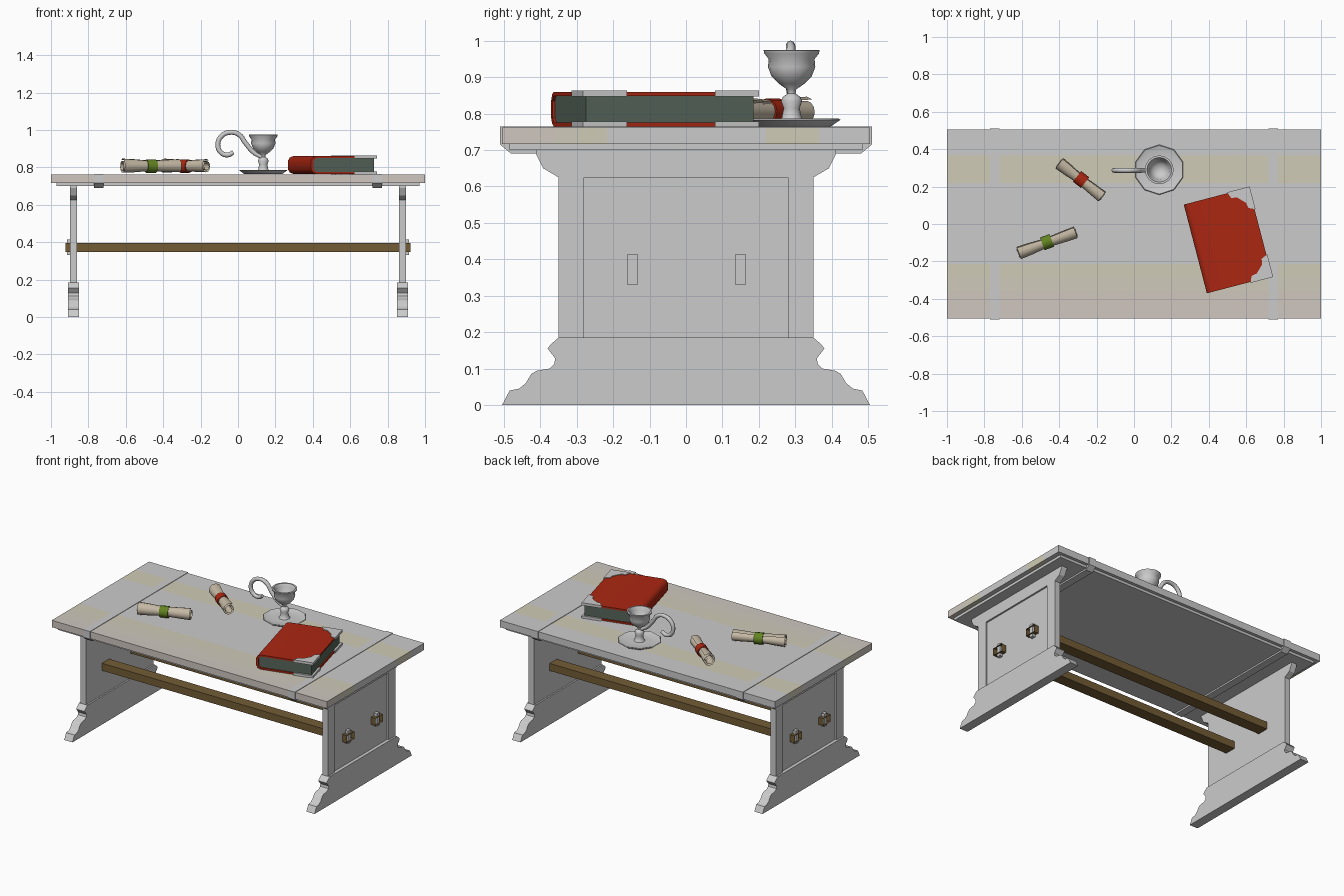
import bpy, bmesh, math
from mathutils import Vector

if "Cube" in bpy.data.objects:
    bpy.data.objects.remove(bpy.data.objects["Cube"])


def mat(name, r, g, b):
    m = bpy.data.materials.new(name)
    m.diffuse_color = (r, g, b, 1)
    m.use_nodes = True
    m.node_tree.nodes["Principled BSDF"].inputs["Base Color"].default_value = m.diffuse_color
    return m


GREY = mat("plain_grey", 0.8, 0.8, 0.8)
BEIGE = mat("beige_plank", 0.63, 0.60, 0.465)
BROWN = mat("beam_brown", 0.17, 0.107, 0.035)
RED = mat("red", 0.41, 0.02, 0.006)
PAGES = mat("page_green", 0.09, 0.13, 0.10)
PAPER = mat("parchment", 0.555, 0.48, 0.37)
GREEN = mat("ribbon_green", 0.124, 0.23, 0.015)


def finish(bm, name, mats=(), smooth=None, recalc=True):
    if recalc:
        bmesh.ops.recalc_face_normals(bm, faces=bm.faces)
    me = bpy.data.meshes.new(name)
    bm.to_mesh(me)
    bm.free()
    ob = bpy.data.objects.new(name, me)
    bpy.context.collection.objects.link(ob)
    for m in mats:
        me.materials.append(m)
    if smooth:
        bpy.ops.object.select_all(action='DESELECT')
        ob.select_set(True)
        bpy.context.view_layer.objects.active = ob
        bpy.ops.object.shade_smooth_by_angle(angle=math.radians(smooth))
    return ob


def prism(name, pts, axis, a, b, m=None, smooth=None):
    """Extrude a 2D outline along an axis from a to b."""
    put = {'x': lambda p, t: (t, p[0], p[1]),
           'y': lambda p, t: (p[0], t, p[1]),
           'z': lambda p, t: (p[0], p[1], t)}[axis]
    bm = bmesh.new()
    lo = [bm.verts.new(put(p, a)) for p in pts]
    hi = [bm.verts.new(put(p, b)) for p in pts]
    bm.faces.new(lo)
    bm.faces.new(hi)
    n = len(pts)
    for i in range(n):
        j = (i + 1) % n
        bm.faces.new((lo[i], lo[j], hi[j], hi[i]))
    return finish(bm, name, [m] if m else [], smooth)


def box(name, x0, x1, y0, y1, z0, z1, m=None):
    return prism(name, [(x0, y0), (x1, y0), (x1, y1), (x0, y1)], 'z', z0, z1, m)


def mirrored(half):
    return half + [(-y, z) for y, z in reversed(half)]


# Table top: one slab cut into plank bands, front band fading from beige to grey
bm = bmesh.new()
bmesh.ops.create_cube(bm, size=1)
bmesh.ops.scale(bm, vec=(2, 1.01, 0.045), verts=bm.verts)
bmesh.ops.translate(bm, vec=(0, 0, 0.7395), verts=bm.verts)
cuts = [-0.43, -0.36, -0.29, -0.215, 0.22, 0.365]
for y in cuts:
    bmesh.ops.bisect_plane(bm, geom=bm.verts[:] + bm.edges[:] + bm.faces[:],
                           plane_co=(0, y, 0), plane_no=(0, 1, 0))
fade = [mat("front_plank_%d" % i, 0.62, 0.565 + 0.01 * i, 0.53 - 0.02 * i) for i in range(4)]
slots = fade + [GREY, BEIGE, GREY]
for f in bm.faces:
    f.material_index = sum(f.calc_center_median().y > c for c in cuts)
finish(bm, "table_top", slots)
box("under_frame", -0.97, 0.97, -0.485, 0.485, 0.70, 0.7175)

# Legs, feet, straps and wedges on both ends
side = [(0.35, 0.17), (0.35, 0.625), (0.392, 0.65), (0.412, 0.69), (0.412, 0.702)]
opening = [(-0.28, 0.17), (-0.28, 0.625), (0.28, 0.625), (0.28, 0.17)]
foot = [(0.505, 0), (0.484, 0.04), (0.458, 0.045), (0.44, 0.06), (0.425, 0.085),
        (0.41, 0.094), (0.375, 0.10), (0.362, 0.112), (0.359, 0.128),
        (0.38, 0.155), (0.372, 0.166), (0.35, 0.185)]
strap = [(0.48, 0.69), (0.51, 0.715), (0.51, 0.765)]
for s, side_name in ((-1, "left"), (1, "right")):
    prism(side_name + "_leg_panel", mirrored(side), 'x', s * 0.86, s * 0.888)
    prism(side_name + "_leg_frame", mirrored(side) + opening, 'x', s * 0.888, s * 0.899)
    prism(side_name + "_foot", mirrored(foot), 'x', s * 0.85, s * 0.91, smooth=35)
    prism(side_name + "_strap", mirrored(strap), 'x', s * 0.72, s * 0.77)
    for y in (-0.147, 0.15):
        box(side_name + "_wedge", s * 0.893, s * 0.914, y - 0.014, y + 0.014, 0.33, 0.415)

# Long stretcher beams, open at the ends
for y, nm in ((-0.147, "front_beam"), (0.15, "back_beam")):
    bm = bmesh.new()
    bmesh.ops.create_cube(bm, size=1)
    bmesh.ops.scale(bm, vec=(1.845, 0.075, 0.048), verts=bm.verts)
    bmesh.ops.translate(bm, vec=(0, y, 0.371), verts=bm.verts)
    bmesh.ops.delete(bm, geom=[f for f in bm.faces if abs(f.normal.x) > 0.9], context='FACES_ONLY')
    finish(bm, nm, [BROWN], recalc=False)

# Book: wrapped cover, page block and metal corners
cover = [(0.18, 0.86), (-0.15, 0.86), (-0.168, 0.853), (-0.18, 0.835), (-0.18, 0.79),
         (-0.168, 0.772), (-0.15, 0.765), (0.18, 0.765), (0.18, 0.776), (-0.15, 0.776),
         (-0.165, 0.79), (-0.165, 0.835), (-0.15, 0.849), (0.18, 0.849)]
book = [prism("book_cover", cover, 'y', -0.245, 0.245, RED, 40),
        box("book_pages", -0.163, 0.172, -0.238, 0.238, 0.775, 0.850, PAGES)]
plate = [(0, 0), (0.125, 0), (0.11, 0.035), (0.08, 0.04), (0.06, 0.06),
         (0.04, 0.08), (0.035, 0.11), (0, 0.125)]
for v in (-1, 1):
    outline = [(0.185 - a, v * (0.25 - b)) for a, b in plate]
    for z0, z1 in ((0.7625, 0.778), (0.847, 0.864)):
        book.append(prism("book_corner", outline, 'z', z0, z1))
for ob in book:
    ob.location = (0.502, -0.088, 0)
    ob.rotation_euler.z = math.radians(14.6)


def lathe(name, prof, n, centre, smooth, m=None):
    """Spin an (r, z) profile around a vertical axis."""
    bm = bmesh.new()
    vs = [bm.verts.new((0, r, z)) for r, z in prof]
    es = [bm.edges.new(p) for p in zip(vs, vs[1:])]
    bmesh.ops.spin(bm, geom=vs + es, cent=(0, 0, 0), axis=(0, 0, 1),
                   angle=2 * math.pi, steps=n, use_duplicate=False)
    bmesh.ops.remove_doubles(bm, verts=bm.verts, dist=1e-4)
    ob = finish(bm, name, [m] if m else [], smooth)
    ob.location = (centre[0], centre[1], 0)
    return ob


# Candle holder: ten-sided dish, turned stem and cup, curled handle
C = (0.135, 0.29)
lathe("candle_dish", [(0, 0.763), (0.105, 0.763), (0.134, 0.783), (0.13, 0.786),
                      (0.10, 0.777), (0.04, 0.78), (0, 0.782)], 10, C, 40)
lathe("candle_cup", [(0, 0.775), (0.036, 0.777), (0.027, 0.79), (0.022, 0.815), (0.029, 0.835),
                     (0.024, 0.846), (0.011, 0.855), (0.012, 0.866), (0.035, 0.882),
                     (0.055, 0.902), (0.065, 0.928), (0.063, 0.95), (0.075, 0.965),
                     (0.077, 0.974), (0.066, 0.975), (0.055, 0.955), (0.05, 0.93),
                     (0.03, 0.91), (0, 0.903)], 16, C, 50)
path = [(0.125, 0.855, 0.8), (0.085, 0.878, 0.9), (0.04, 0.93, 1), (0.005, 0.975, 1),
        (-0.045, 0.987, 1), (-0.09, 0.965, 1), (-0.108, 0.92, 1), (-0.09, 0.878, 1),
        (-0.055, 0.866, 1), (-0.025, 0.88, 0.9)]
cu = bpy.data.curves.new("candle_handle", 'CURVE')
cu.dimensions = '3D'
cu.bevel_depth = 0.013
cu.bevel_resolution = 2
cu.resolution_u = 4
cu.use_fill_caps = True
sp = cu.splines.new('BEZIER')
sp.bezier_points.add(len(path) - 1)
for bp, (x, z, r) in zip(sp.bezier_points, path):
    bp.co = (x, C[1] - 0.003, z)
    bp.radius = r
    bp.handle_left_type = bp.handle_right_type = 'AUTO'
handle = bpy.data.objects.new("candle_handle", cu)
bpy.context.collection.objects.link(handle)
bpy.ops.object.select_all(action='DESELECT')
handle.select_set(True)
bpy.context.view_layer.objects.active = handle
bpy.ops.object.convert(target='MESH')
bpy.ops.object.shade_smooth_by_angle(angle=math.radians(50))


# Scrolls: a spiral sheet pinched at the middle, tied with a ribbon band
def scroll(name, x, y, length, angle, ribbon):
    bm = bmesh.new()
    stations = [(-0.5, 0.042), (-0.3, 0.039), (-0.1, 0.033), (0.1, 0.033), (0.3, 0.037), (0.5, 0.039)]
    n = 24
    rows = []
    for t, r in stations:
        row = []
        for i in range(n + 1):
            k = i / n
            a = 2 * math.pi * 2 * k + 0.9
            rr = r * (1 - 0.55 * k)
            row.append(bm.verts.new((t * length * (0.96 + 0.04 * k), rr * math.cos(a), rr * math.sin(a))))
        rows.append(row)
    for p, q in zip(rows, rows[1:]):
        for i in range(n):
            bm.faces.new((p[i], q[i], q[i + 1], p[i + 1]))
    sheet = finish(bm, name, [PAPER], 40, recalc=False)
    band = lathe(name + "_ribbon", [(0.030, -0.027), (0.036, -0.027), (0.036, 0.027), (0.030, 0.027)],
                 12, (0, 0), 40, ribbon)
    band.rotation_euler = (0, math.pi / 2, math.radians(angle))
    sheet.rotation_euler.z = math.radians(angle)
    for ob in (sheet, band):
        ob.location = (x, y, 0.806)


scroll("front_scroll", -0.465, -0.097, 0.335, 20, GREEN)
scroll("back_scroll", -0.283, 0.238, 0.30, -38, RED)
